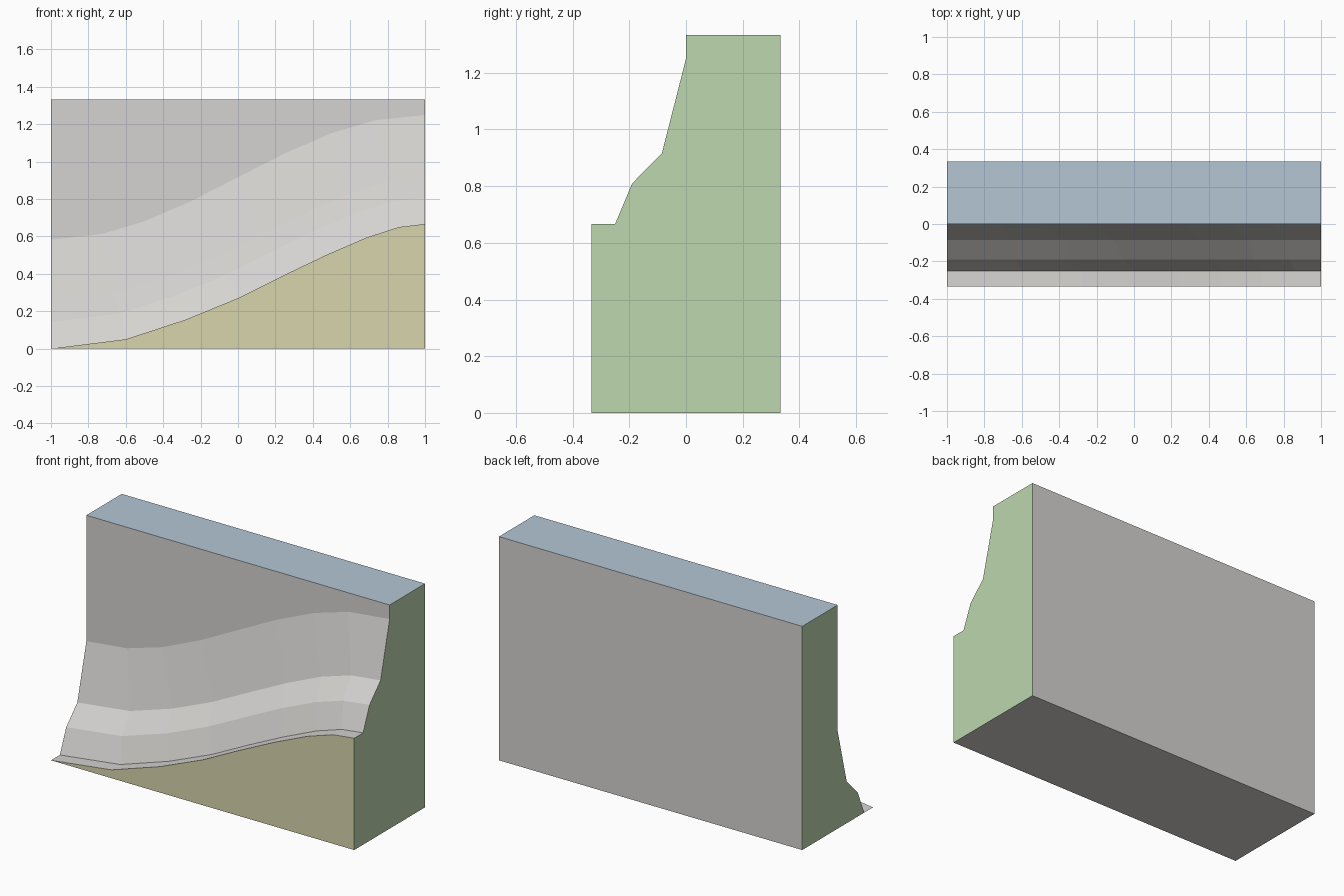
import bpy
import bmesh
import math

cube = bpy.data.objects.get("Cube")
if cube:
    bpy.data.objects.remove(cube, do_unlink=True)


def material(name, rgb):
    """Flat material from display RGB in 0-255, stored as linear."""
    color = [((c / 255 + 0.055) / 1.055) ** 2.4 for c in rgb] + [1]
    mat = bpy.data.materials.new(name)
    mat.use_nodes = True
    mat.diffuse_color = color
    mat.node_tree.nodes["Principled BSDF"].inputs["Base Color"].default_value = color
    return mat


STONE, TOP, ENDS, FRONT = range(4)
materials = [
    material("pale_stone", (214, 212, 209)),
    material("top_blue", (181, 198, 213)),
    material("end_green", (188, 215, 174)),
    material("front_olive", (216, 213, 172)),
]

DEPTH, HEIGHT, RISE = 1 / 3, 4 / 3, 2 / 3

# Lower rail along the lip and upper rail along the foot of the wall (x, rise)
lower = [(-1, 0), (-0.6, 0.05), (-0.28, 0.155), (0, 0.27), (0.24, 0.39),
         (0.47, 0.5), (0.69, 0.595), (0.86, 0.65), (1, RISE)]
upper = [(x, RISE * (1 - math.cos(math.pi * (x + 1) / 2)) / 2)
         for x in (-1, -0.73, -0.5, -0.25, 0, 0.25, 0.5, 0.73, 1)]

# Cross-section of the bank (y, height above rail)
section = [(-DEPTH, 0), (-0.25, 0), (-0.19, 0.143), (-0.085, 0.25), (0, 0.583)]

bm = bmesh.new()


def face(verts, index):
    bm.faces.new(verts).material_index = index


# Stepped bank, lofted from the lower rail to the upper rail
rows = []
for y, dz in section:
    t = dz / section[-1][1]
    rows.append([bm.verts.new((a[0] + (b[0] - a[0]) * t, y,
                               a[1] + (b[1] - a[1]) * t + dz))
                 for a, b in zip(lower, upper)])
for low, high in zip(rows, rows[1:]):
    for i in range(len(low) - 1):
        face((low[i], low[i + 1], high[i + 1], high[i]), STONE)

# Block corners
front_base = bm.verts.new((1, -DEPTH, 0))
back_base = [bm.verts.new((x, DEPTH, 0)) for x in (-1, 1)]
back_top = [bm.verts.new((x, DEPTH, HEIGHT)) for x in (-1, 1)]
wall_top = [bm.verts.new((x, 0, HEIGHT)) for x in (-1, 1)]

# Upper wall, top, back and underside
face(rows[-1] + wall_top[::-1], STONE)
face(wall_top + back_top[::-1], TOP)
face(back_base[::-1] + back_top, STONE)
face((rows[0][0], back_base[0], back_base[1], front_base), STONE)

# Front panel under the lip, and both ends
face([front_base] + rows[0][::-1], FRONT)
face([back_base[1], back_top[1], wall_top[1]]
     + [row[-1] for row in rows[::-1]] + [front_base], ENDS)
face([back_base[0]] + [row[0] for row in rows[1:]]
     + [wall_top[0], back_top[0]], ENDS)

bmesh.ops.recalc_face_normals(bm, faces=bm.faces[:])
mesh = bpy.data.meshes.new("stepped_slope_block")
bm.to_mesh(mesh)
bm.free()
for mat in materials:
    mesh.materials.append(mat)
block = bpy.data.objects.new("stepped_slope_block", mesh)
bpy.context.collection.objects.link(block)
